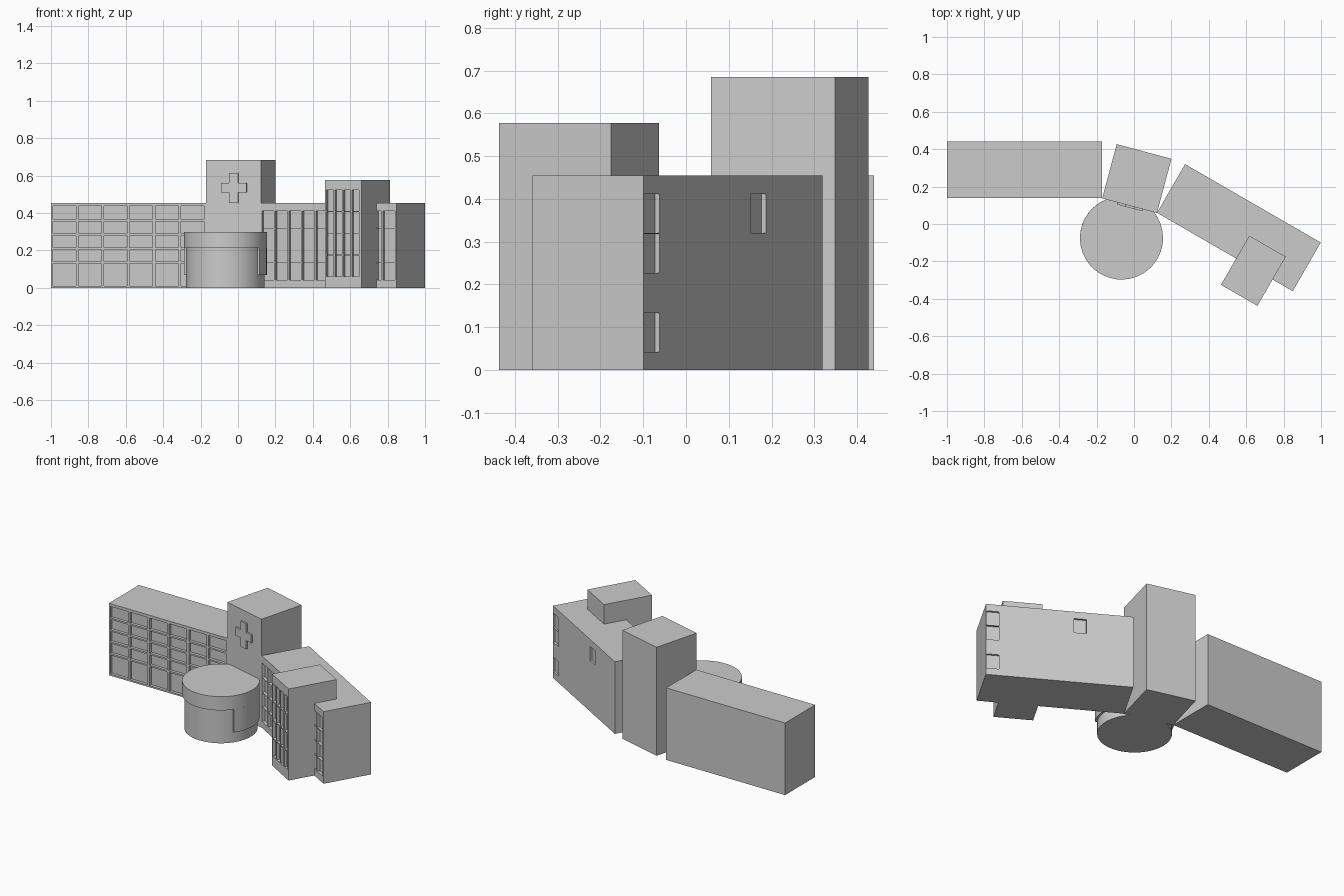
import bpy, bmesh, math

if "Cube" in bpy.data.objects:
    bpy.data.objects.remove(bpy.data.objects["Cube"])

def add_prism(bm, pts, z0, z1):
    vs = [bm.verts.new((x, y, z0)) for x, y in pts]
    face = bm.faces.new(vs)
    ext = bmesh.ops.extrude_face_region(bm, geom=[face])
    top = [g for g in ext["geom"] if isinstance(g, bmesh.types.BMVert)]
    for v in top:
        v.co.z = z1

def finish(bm, name, loc, deg):
    bmesh.ops.recalc_face_normals(bm, faces=bm.faces)
    me = bpy.data.meshes.new(name)
    bm.to_mesh(me)
    bm.free()
    ob = bpy.data.objects.new(name, me)
    bpy.context.collection.objects.link(ob)
    ob.location = (*loc, 0)
    ob.rotation_euler.z = math.radians(deg)
    return ob

def prism(name, pts, z0, z1, loc, deg=0):
    bm = bmesh.new()
    add_prism(bm, pts, z0, z1)
    return finish(bm, name, loc, deg)

def rect(x0, x1, y0, y1):
    return [(x0, y0), (x1, y0), (x1, y1), (x0, y1)]

def building(name, w, d, h, loc, deg, windows=()):
    """Box with its front left corner at loc; windows are (x0, x1, y0, y1, z0, z1) recesses."""
    ob = prism(name, rect(0, w, 0, d), 0, h, loc, deg)
    if windows:
        bm = bmesh.new()
        for x0, x1, y0, y1, z0, z1 in windows:
            add_prism(bm, rect(x0, x1, y0, y1), z0, z1)
        cutter = finish(bm, name + "_cutter", loc, deg)
        cutter.hide_render = True
        mod = ob.modifiers.new("windows", 'BOOLEAN')
        mod.operation = 'DIFFERENCE'
        mod.solver = 'EXACT'
        mod.object = cutter
        dg = bpy.context.evaluated_depsgraph_get()
        me = bpy.data.meshes.new_from_object(ob.evaluated_get(dg))
        ob.modifiers.clear()
        ob.data = me
        bpy.data.objects.remove(cutter)
    return ob

def window_grid(x0, pitch, cols, rows, gap, depth=0.018):
    return [(x0 + i * pitch, x0 + (i + 1) * pitch - gap, -0.05, depth, a, b)
            for i in range(cols) for a, b in rows]

# left wing
edges = [0.01, 0.14, 0.215, 0.29, 0.365, 0.447]
rows = [(a, b - 0.01) for a, b in zip(edges, edges[1:])]
building("left_wing", 0.83, 0.30, 0.455, (-1.0, 0.14), 0,
         window_grid(0.01, 0.137, 6, rows, 0.014))

# right wing, with a few windows on the back
rows = [(0.042 + i * 0.0927, 0.133 + i * 0.0927) for i in range(4)]
wins = window_grid(0.006, 0.083, 10, rows, 0.009)
L, D = 0.838, 0.30
for off, r in ((0.003, 0), (0.003, 2), (0.003, 3), (0.50, 3)):
    wins.append((L - off - 0.072, L - off, D - 0.012, D + 0.05, *rows[r]))
building("right_wing", L, D, 0.455, (0.123, 0.06), -30, wins)

# taller block in front of the right wing
rows = [(0.062 + i * 0.116, 0.174 + i * 0.116) for i in range(4)]
building("stair_block", 0.225, 0.303, 0.578, (0.465, -0.325), -30,
         window_grid(0.008, 0.053, 4, rows, 0.009))

# central tower with raised cross
T = (-0.17, 0.137)
building("tower", 0.303, 0.30, 0.685, T, -15)
a, b, c, cx, cz = 0.07, 0.08, 0.025, 0.155, 0.535
quarter = [(c, b), (c, c), (a, c)]
cross = quarter + [(x, -z) for x, z in reversed(quarter)]
cross += [(-x, -z) for x, z in cross]
sign = prism("cross_sign", cross, 0, 0.012, T)
for v in sign.data.vertices:
    x, z, d = v.co
    v.co = (cx + x, -d + 0.001, cz + z)
sign.rotation_euler.z = math.radians(-15)

# round entrance hall with canopy and side walls
def arc(r, a0, a1, n):
    return [(r * math.sin(math.radians(a0 + (a1 - a0) * i / n)),
             -r * math.cos(math.radians(a0 + (a1 - a0) * i / n))) for i in range(n + 1)]

C = (-0.067, -0.075)
N = 40
hall = prism("entrance_hall", arc(0.21, 0, 360, N)[:-1], 0, 0.25, C, -15)
roof = prism("entrance_canopy", arc(0.222, 0, 360, N)[:-1], 0.213, 0.30, C, -15)
side = prism("entrance_side_wall", arc(0.222, 69.5, 290.5, 26) + arc(0.2, 290.5, 69.5, 26),
             0.068, 0.213, C, -15)

bpy.ops.object.select_all(action='DESELECT')
for ob in (hall, roof, side):
    ob.select_set(True)
bpy.context.view_layer.objects.active = hall
bpy.ops.object.shade_smooth_by_angle(angle=math.radians(30))
